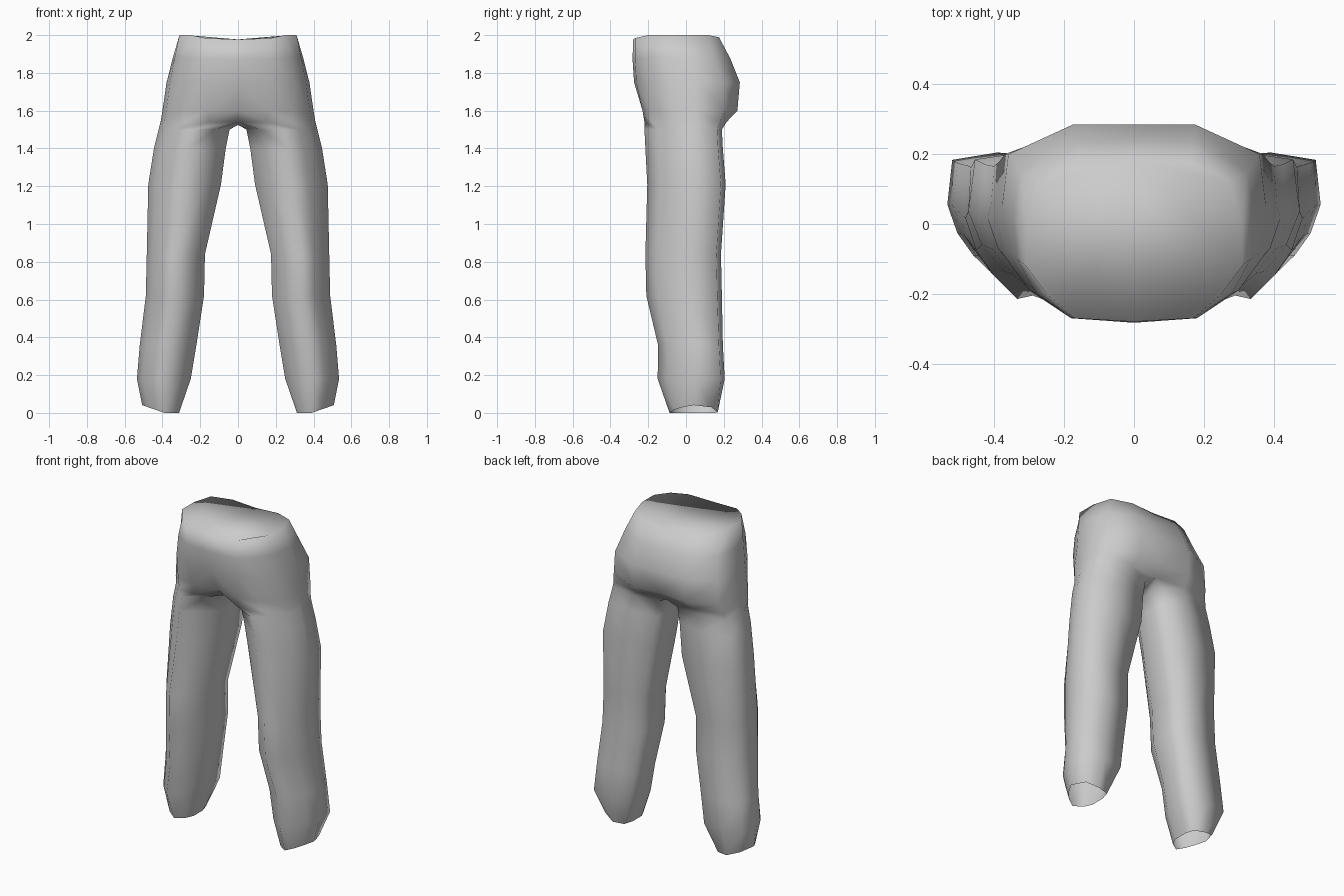
import bpy, bmesh

if "Cube" in bpy.data.objects:
    bpy.data.objects.remove(bpy.data.objects["Cube"], do_unlink=True)

# Single cloth colour
cloth = bpy.data.materials.new("grey_cloth")
cloth.use_nodes = True
GREY = (0.6, 0.6, 0.6, 1)
cloth.diffuse_color = GREY
cloth.node_tree.nodes["Principled BSDF"].inputs["Base Color"].default_value = GREY

# Pelvis half outlines (x, y), front centre round the left hip to back centre, with z at centre and at side
PELVIS = [
    (1.977, 2.0, [(0, -.28), (.17, -.27), (.25, -.20), (.31, -.12), (.31, .0), (.275, .12), (.16, .175), (0, .18)]),
    (1.87, 1.88, [(0, -.283), (.18, -.27), (.28, -.2), (.335, -.10), (.345, .03), (.325, .15), (.17, .235), (0, .235)]),
    (1.75, 1.75, [(0, -.275), (.18, -.263), (.30, -.19), (.36, -.08), (.378, .05), (.36, .2), (.175, .285), (0, .285)]),
    (1.60, 1.60, [(0, -.20), (.16, -.23), (.29, -.19), (.38, -.08), (.40, .05), (.37, .2), (.18, .272), (0, .255)]),
    (1.54, 1.54, [(0, -.13), (.15, -.22), (.29, -.18), (.39, -.07), (.41, .05), (.385, .18), (.20, .215), (0, .20)]),
]
CROTCH = [(0, .09, 1.525), (0, -.03, 1.525)]

# Leg cross-section: u from inner to outer side, v from front to back
SECTION = [(.2, .19), (.52, 0), (.74, .17), (.9, .35), (1, .58),
           (.95, .94), (.5, 1), (.05, .97), (0, .7), (0, .42)]
# Leg levels: z, inner x, outer x, front y, back y
LEG = [
    (1.50, .045, .42, -.22, .19),
    (1.40, .065, .445, -.215, .195),
    (1.21, .09, .475, -.205, .21),
    (.84, .175, .483, -.215, .185),
    (.62, .18, .488, -.21, .19),
    (.36, .22, .52, -.148, .195),
    (.18, .25, .535, -.15, .205),
]
# Hem outline (x, y)
HEM = [(.335, -.05), (.39, -.087), (.44, -.06), (.475, -.02), (.507, .04),
       (.475, .135), (.40, .168), (.33, .15), (.312, .09), (.312, 0)]

bm = bmesh.new()


def bridge(a, b, closed):
    n = min(len(a), len(b))
    for i in range(n if closed else n - 1):
        j = (i + 1) % n
        bm.faces.new((a[i], a[j], b[j], b[i]))


# Hips and seat
rings = []
for zc, zs, pts in PELVIS:
    heights = [zc, zc + (zs - zc) * .3, zs, zs, zs, zs, zc + (zs - zc) * .5, zc]
    rings.append([bm.verts.new((x, y, z)) for (x, y), z in zip(pts, heights)])
for a, b in zip(rings, rings[1:]):
    bridge(a, b, False)
waist_cap = bm.faces.new(rings[0])

# Leg, open at the hem, which rises towards the outside
levels = [[(xi + u * (xo - xi), yf + v * (yb - yf), z) for u, v in SECTION]
          for z, xi, xo, yf, yb in LEG]
levels.append([(x, y, max(0, x - .39) * .35) for x, y in HEM])
ring = rings[-1] + [bm.verts.new(p) for p in CROTCH]
for points in levels:
    nxt = [bm.verts.new(p) for p in points]
    bridge(ring, nxt, True)
    ring = nxt

bmesh.ops.recalc_face_normals(bm, faces=bm.faces)
if waist_cap.normal.z < 0:
    bmesh.ops.reverse_faces(bm, faces=bm.faces)
for f in bm.faces:
    f.smooth = True

mesh = bpy.data.meshes.new("trousers")
bm.to_mesh(mesh)
bm.free()
mesh.materials.append(cloth)
trousers = bpy.data.objects.new("trousers", mesh)
bpy.context.collection.objects.link(trousers)

# Other half
mirror = trousers.modifiers.new("mirror", 'MIRROR')
mirror.use_clip = True
mirror.merge_threshold = .0005
